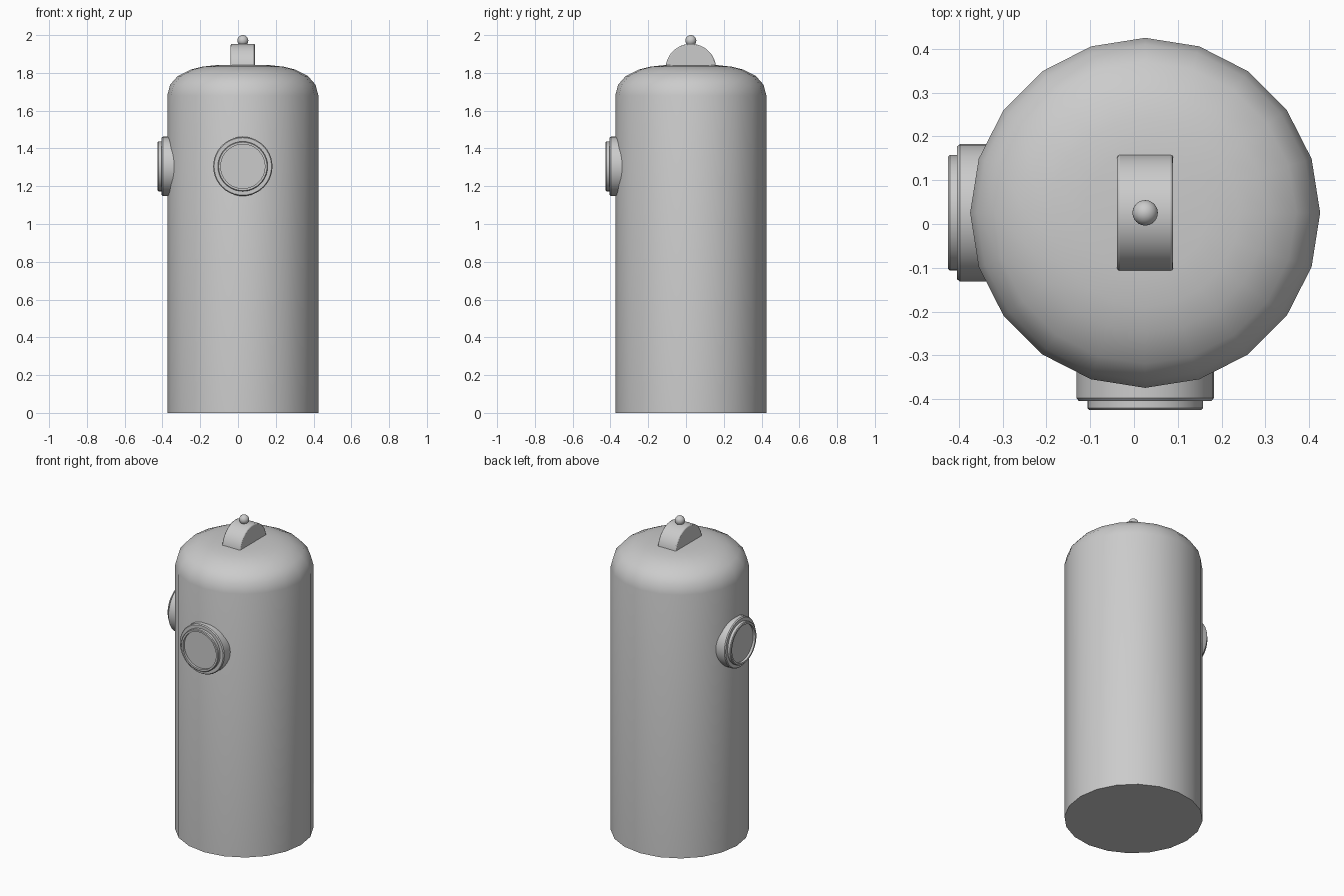
import bpy, bmesh, math
from mathutils import Matrix

if "Cube" in bpy.data.objects:
    bpy.data.objects.remove(bpy.data.objects["Cube"])

C = 0.0255  # shared axis of the body in x and y


def finish(name, bm, matrix):
    bmesh.ops.recalc_face_normals(bm, faces=bm.faces)
    mesh = bpy.data.meshes.new(name)
    bm.to_mesh(mesh)
    bm.free()
    mesh.transform(matrix)
    ob = bpy.data.objects.new(name, mesh)
    bpy.context.collection.objects.link(ob)
    bpy.ops.object.select_all(action='DESELECT')
    ob.select_set(True)
    bpy.context.view_layer.objects.active = ob
    bpy.ops.object.shade_smooth_by_angle(angle=math.radians(35))
    return ob


def lathe(name, profile, sides, matrix):
    """Revolve (radius, height) points about local z and cap both ends."""
    bm = bmesh.new()
    rings = [[bm.verts.new((r * math.cos(2 * math.pi * i / sides),
                            r * math.sin(2 * math.pi * i / sides), z))
              for i in range(sides)] for r, z in profile]
    for a, b in zip(rings, rings[1:]):
        for i in range(sides):
            j = (i + 1) % sides
            bm.faces.new((a[i], a[j], b[j], b[i]))
    bm.faces.new(rings[0])
    bm.faces.new(rings[-1])
    return finish(name, bm, matrix)


# Tank body with rounded shoulder
axis = Matrix.Translation((C, C, 0))
lathe("tank_body", [(0.4, 0), (0.4, 1.68), (0.385, 1.737), (0.345, 1.783),
                    (0.275, 1.818), (0.215, 1.833), (0.14, 1.841)], 20, axis)

# Round ports: stepped flange with a recessed face, on the front and left
port = [(0.157, 0.29), (0.157, 0.398), (0.152, 0.404), (0.132, 0.404),
        (0.132, 0.421), (0.128, 0.425), (0.117, 0.425), (0.117, 0.41)]
to_front = Matrix.Rotation(math.radians(90), 4, 'X')
to_left = Matrix.Rotation(math.radians(-90), 4, 'Y')
lathe("front_port", port, 40, Matrix.Translation((C, 0, 1.305)) @ to_front)
lathe("left_port", port, 40, Matrix.Translation((0, C, 1.305)) @ to_left)

# Half-round lug on top, extruded along x
bm = bmesh.new()
n, R, half = 24, 0.134, 0.064
arc = [(R * math.cos(math.pi * i / n), R * math.sin(math.pi * i / n)) for i in range(n + 1)]
face = bm.faces.new([bm.verts.new((-half, y, z)) for y, z in arc])
ext = bmesh.ops.extrude_face_region(bm, geom=[face], use_keep_orig=True)
bmesh.ops.translate(bm, vec=(2 * half, 0, 0),
                    verts=[v for v in ext["geom"] if isinstance(v, bmesh.types.BMVert)])
lug = finish("top_lug", bm, Matrix.Translation((C, C, 1.82)))
bev = lug.modifiers.new("soft_edges", 'BEVEL')
bev.width, bev.segments = 0.006, 2
bev.limit_method, bev.angle_limit = 'ANGLE', math.radians(40)

# Small ball on the lug
bm = bmesh.new()
bmesh.ops.create_uvsphere(bm, u_segments=24, v_segments=16, radius=0.029)
finish("top_ball", bm, Matrix.Translation((C, C, 1.971)))
